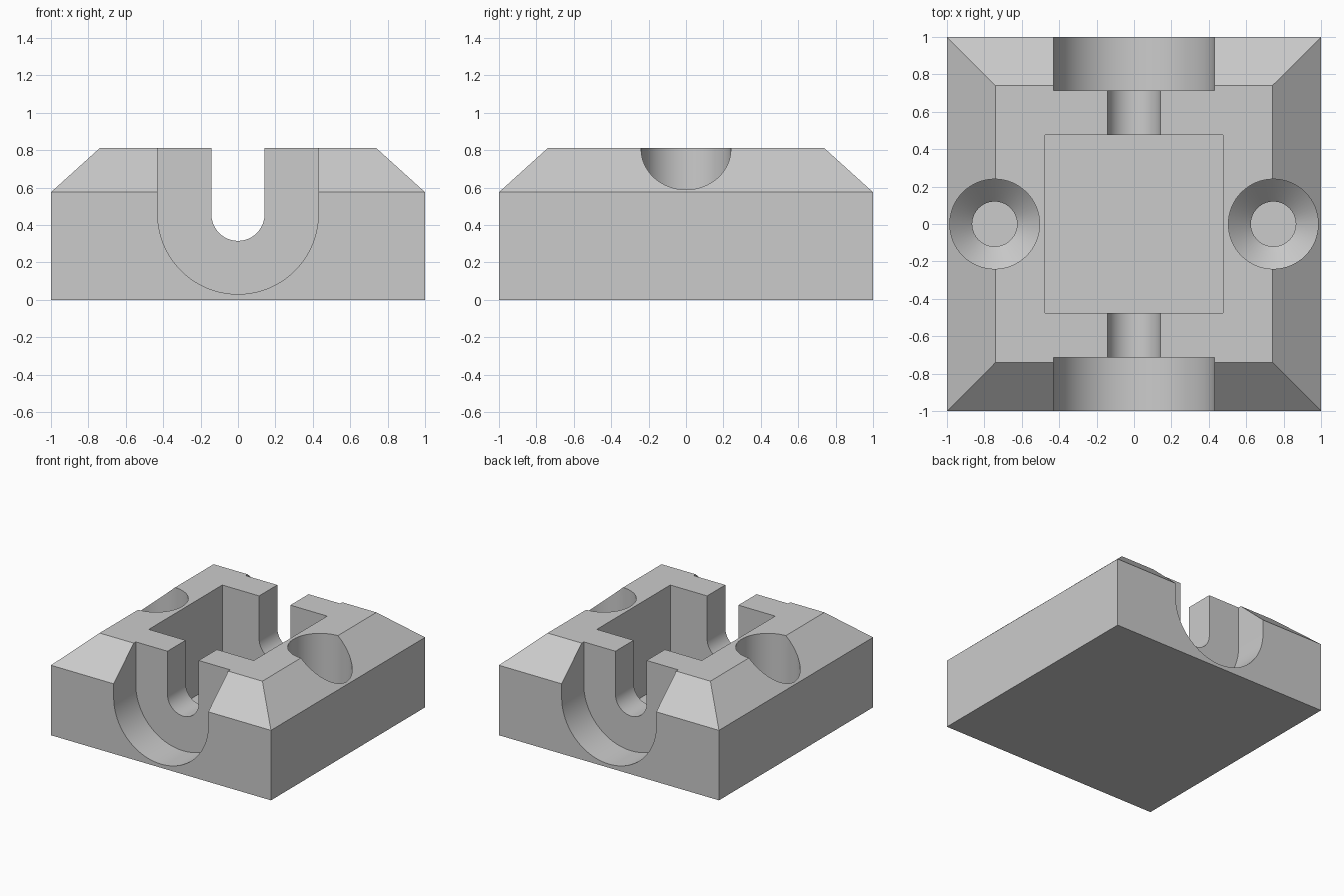
import bpy, bmesh, math

cube = bpy.data.objects.get("Cube")
if cube:
    bpy.data.objects.remove(cube, do_unlink=True)

TOP, SHOULDER, FLOOR = 0.81, 0.575, 0.03
ABOVE = 1.2

grey = bpy.data.materials.new("plain grey")
grey.use_nodes = True
colour = (0.6, 0.6, 0.6, 1)
grey.diffuse_color = colour
grey.node_tree.nodes["Principled BSDF"].inputs["Base Color"].default_value = colour


def loft(name, rings):
    """Solid through a stack of matching closed rings, capped at both ends."""
    bm = bmesh.new()
    loops = [[bm.verts.new(p) for p in ring] for ring in rings]
    n = len(loops[0])
    for a, b in zip(loops, loops[1:]):
        for i in range(n):
            j = (i + 1) % n
            bm.faces.new((a[i], a[j], b[j], b[i]))
    bm.faces.new(loops[0][::-1])
    bm.faces.new(loops[-1])
    bmesh.ops.recalc_face_normals(bm, faces=bm.faces[:])
    mesh = bpy.data.meshes.new(name)
    bm.to_mesh(mesh)
    bm.free()
    mesh.materials.append(grey)
    obj = bpy.data.objects.new(name, mesh)
    bpy.context.collection.objects.link(obj)
    return obj


def square(h, z):
    return [(-h, -h, z), (h, -h, z), (h, h, z), (-h, h, z)]


def circle(x, r, z, n=64):
    return [(x + r * math.cos(i * math.tau / n), r * math.sin(i * math.tau / n), z)
            for i in range(n)]


def u_slot(name, r, centre, y0, y1, n=40):
    """Round-bottomed slot, open at the top, running along y."""
    prof = [(-r, ABOVE)]
    prof += [(-r * math.cos(math.pi * i / n), centre - r * math.sin(math.pi * i / n))
             for i in range(n + 1)]
    prof.append((r, ABOVE))
    return loft(name, [[(x, y, z) for x, z in prof] for y in (y0, y1)])


# Block with sloped shoulders
block = loft("block", [square(1, 0), square(1, SHOULDER), square(0.74, TOP)])

# Central pocket, shaft slot and the wider recesses at front and back
cutters = [
    loft("pocket_cutter", [square(0.477, FLOOR), square(0.477, ABOVE)]),
    u_slot("shaft_slot_cutter", 0.142, 0.457, -1.1, 1.1),
    u_slot("front_recess_cutter", 0.43, 0.46, -1.1, -0.713),
    u_slot("back_recess_cutter", 0.43, 0.46, 0.713, 1.1),
]

# Countersunk screw holes
for side, x in (("left", 0.745), ("right", -0.745)):
    cutters.append(loft(side + "_screw_hole_cutter", [
        circle(x, 0.12, FLOOR), circle(x, 0.12, 0.18),
        circle(x, 0.24, 0.30), circle(x, 0.24, ABOVE)]))

for c in cutters:
    mod = block.modifiers.new(c.name, "BOOLEAN")
    mod.operation, mod.solver, mod.object = "DIFFERENCE", "EXACT", c

# Bake the cuts and drop the cutters
depsgraph = bpy.context.evaluated_depsgraph_get()
baked = bpy.data.meshes.new_from_object(block.evaluated_get(depsgraph))
block.modifiers.clear()
block.data = baked
for c in cutters:
    bpy.data.objects.remove(c, do_unlink=True)

bpy.ops.object.select_all(action="DESELECT")
block.select_set(True)
bpy.context.view_layer.objects.active = block
bpy.ops.object.shade_smooth_by_angle(angle=math.radians(30))
